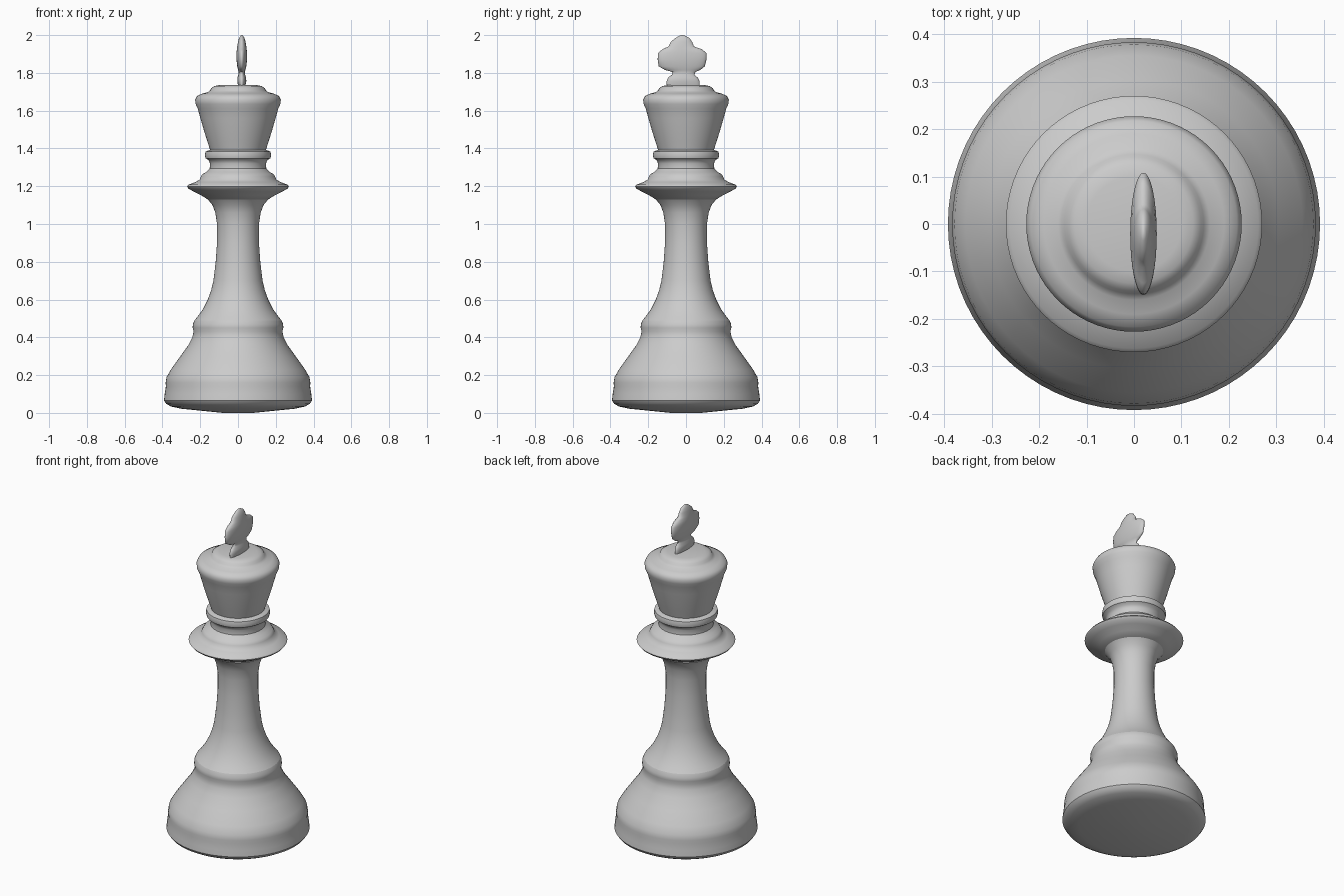
import bpy, bmesh, math

cube = bpy.data.objects.get("Cube")
if cube:
    bpy.data.objects.remove(cube, do_unlink=True)

grey = bpy.data.materials.new("stone_grey")
grey.use_nodes = True
colour = (0.6, 0.6, 0.6, 1)
grey.diffuse_color = colour
grey.node_tree.nodes["Principled BSDF"].inputs["Base Color"].default_value = colour


def loft(name, rings, sides, angle):
    """Skin elliptical rings given as (z, centre x, centre y, radius x, radius y)."""
    bm = bmesh.new()
    loops = []
    for z, cx, cy, rx, ry in rings:
        turns = [math.tau * i / sides for i in range(sides)]
        loops.append([bm.verts.new((cx + rx * math.cos(a), cy + ry * math.sin(a), z)) for a in turns])
    for low, high in zip(loops, loops[1:]):
        for i in range(sides):
            j = (i + 1) % sides
            bm.faces.new((low[i], low[j], high[j], high[i]))
    # Close both ends with fans
    for loop, ring in ((loops[0], rings[0]), (loops[-1], rings[-1])):
        tip = bm.verts.new((ring[1], ring[2], ring[0]))
        for i in range(sides):
            bm.faces.new((loop[i], loop[(i + 1) % sides], tip))
    bmesh.ops.recalc_face_normals(bm, faces=bm.faces)
    mesh = bpy.data.meshes.new(name)
    bm.to_mesh(mesh)
    bm.free()
    mesh.materials.append(grey)
    obj = bpy.data.objects.new(name, mesh)
    bpy.context.collection.objects.link(obj)
    bpy.ops.object.select_all(action="DESELECT")
    obj.select_set(True)
    bpy.context.view_layer.objects.active = obj
    bpy.ops.object.shade_smooth_by_angle(angle=math.radians(angle))
    return obj


def turned(name, profile):
    """Round part from (radius, z) points, bottom to top."""
    return loft(name, [(z, 0, 0, r, r) for r, z in profile], 72, 40)


# Bell-shaped base with a slightly domed underside
turned("base", [
    (.08, 0), (.2, .012), (.3, .022), (.355, .034), (.38, .048), (.392, .065),
    (.388, .1), (.382, .14), (.383, .16), (.378, .19), (.355, .23), (.305, .3),
    (.262, .36), (.242, .4), (.235, .43), (.24, .45), (.239, .47), (.23, .49)])

# Waisted stem
turned("stem", [
    (.23, .49), (.21, .515), (.185, .55), (.16, .6), (.142, .65), (.13, .7),
    (.118, .8), (.111, .9), (.111, 1), (.12, 1.06), (.135, 1.1), (.16, 1.13)])

# Wide collar with a smaller ring above
turned("collar", [
    (.16, 1.13), (.195, 1.152), (.235, 1.172), (.262, 1.187), (.27, 1.198),
    (.262, 1.208), (.225, 1.222), (.203, 1.235), (.197, 1.25), (.188, 1.265),
    (.168, 1.275), (.15, 1.293), (.148, 1.32), (.155, 1.337), (.172, 1.348),
    (.176, 1.365), (.172, 1.383), (.148, 1.393)])

# Flared crown with a stepped cap
turned("crown", [
    (.147, 1.39), (.163, 1.44), (.182, 1.5), (.199, 1.56), (.213, 1.61),
    (.224, 1.635), (.227, 1.658), (.217, 1.678), (.19, 1.69), (.16, 1.698),
    (.147, 1.708), (.141, 1.72), (.125, 1.73), (.1, 1.735)])

# Thin, off-centre cross: (z, back edge, front edge, half thickness)
rows = [
    (1.71, .072, -.1, .015), (1.735, .072, -.102, .02), (1.755, .072, -.103, .024),
    (1.775, .062, -.095, .023), (1.79, .045, -.075, .018), (1.805, .05, -.072, .016),
    (1.815, .075, -.11, .019), (1.835, .1, -.145, .024), (1.87, .108, -.15, .028),
    (1.905, .108, -.148, .028), (1.925, .085, -.125, .026), (1.94, .042, -.092, .024),
    (1.965, .032, -.08, .02), (1.985, .018, -.055, .014), (1.997, -.005, -.035, .006),
    (2, -.015, -.025, .002)]
loft("cross_finial", [(z, .02, (b + f) / 2, t, (b - f) / 2) for z, b, f, t in rows], 32, 60)
